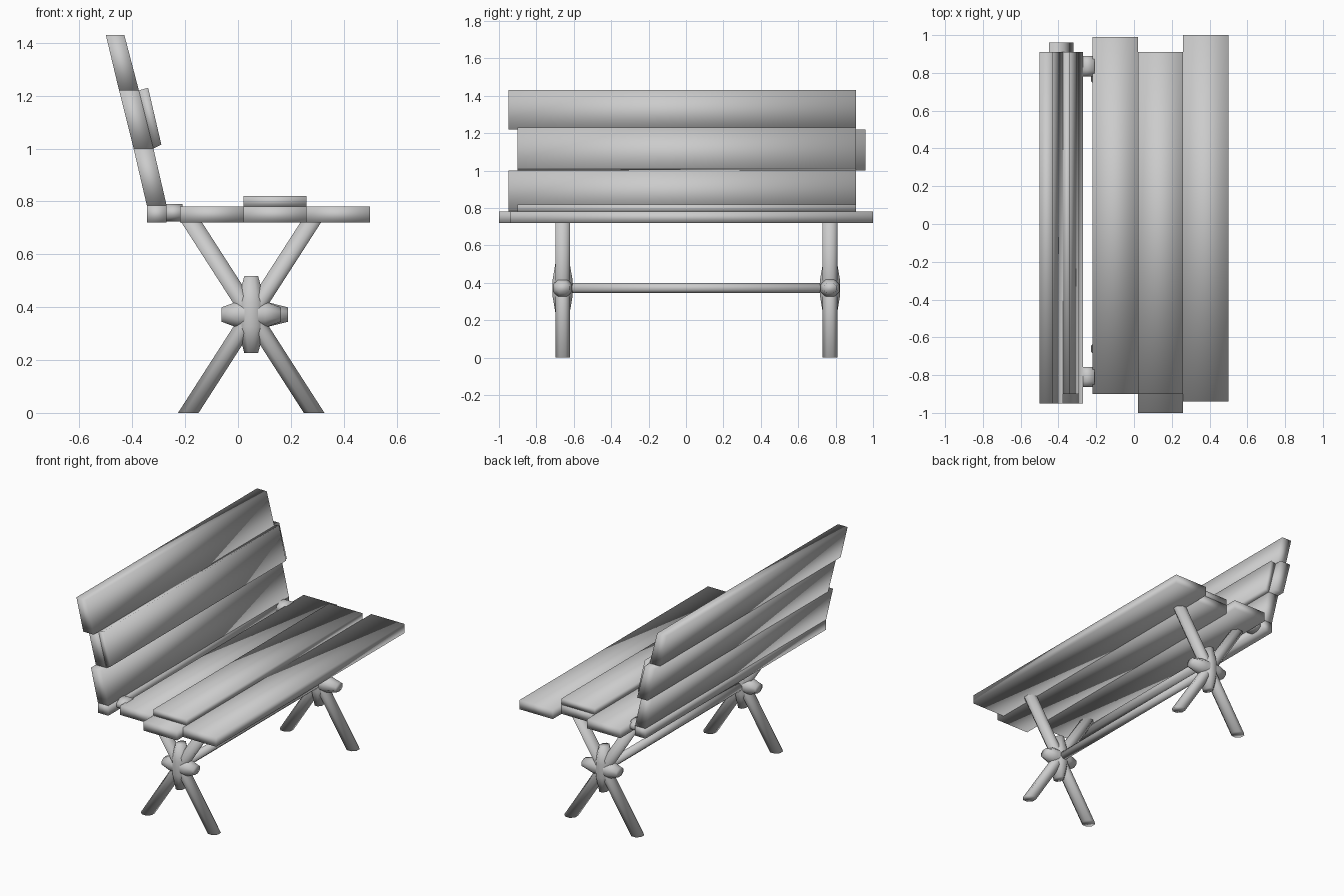
import bpy, math
from mathutils import Vector

cube = bpy.data.objects.get("Cube")
if cube:
    bpy.data.objects.remove(cube, do_unlink=True)

grey = bpy.data.materials.new("plain_grey")
grey.use_nodes = True
COLOUR = (0.6, 0.6, 0.6, 1)
grey.diffuse_color = COLOUR
grey.node_tree.nodes["Principled BSDF"].inputs["Base Color"].default_value = COLOUR


def loft(name, rings):
    """Skin matching rings of points, cap both ends, shade smooth."""
    n = len(rings[0])
    verts = [p for ring in rings for p in ring]
    faces = [list(range(n)), list(range(len(verts) - n, len(verts)))]
    for r in range(len(rings) - 1):
        for i in range(n):
            a, b = r * n + i, r * n + (i + 1) % n
            faces.append([a, b, b + n, a + n])
    mesh = bpy.data.meshes.new(name)
    mesh.from_pydata(verts, [], faces)
    mesh.materials.append(grey)
    obj = bpy.data.objects.new(name, mesh)
    bpy.context.collection.objects.link(obj)
    bpy.ops.object.select_all(action="DESELECT")
    bpy.context.view_layer.objects.active = obj
    obj.select_set(True)
    bpy.ops.object.mode_set(mode="EDIT")
    bpy.ops.mesh.select_all(action="SELECT")
    bpy.ops.mesh.normals_make_consistent(inside=False)
    bpy.ops.object.mode_set(mode="OBJECT")
    bpy.ops.object.shade_smooth()
    return obj


def plank(name, profile, y0, y1):
    """Extrude an x-z profile along y."""
    return loft(name, [[(x, y, z) for x, z in profile] for y in (y0, y1)])


def board(name, x0, x1, z0, z1, y0, y1):
    return plank(name, [(x0, z0), (x1, z0), (x1, z1), (x0, z1)], y0, y1)


def ring(centre, u, v, sides=8):
    """Elliptical ring spanned by two half-axis vectors."""
    c, u, v = Vector(centre), Vector(u), Vector(v)
    angles = [math.tau * (i + 0.5) / sides for i in range(sides)]
    grow = 1 / math.cos(math.pi / sides)
    return [c + (u * math.cos(a) + v * math.sin(a)) * grow for a in angles]


# Seat boards, the middle one with a raised slat
board("seat_board_back", -0.22, 0.02, 0.72, 0.78, -0.9, 0.99)
board("seat_board_middle", 0.02, 0.26, 0.72, 0.78, -1, 0.91)
board("seat_slat_raised", 0.02, 0.26, 0.78, 0.82, -0.9, 0.91)
board("seat_board_front", 0.26, 0.5, 0.72, 0.78, -0.94, 1)

# Leaning backrest boards, the middle one with a raised slat
plank("back_board_top", [(-0.45, 1.22), (-0.375, 1.22), (-0.43, 1.43), (-0.5, 1.43)], -0.95, 0.91)
plank("back_board_middle", [(-0.395, 1), (-0.32, 1), (-0.375, 1.22), (-0.45, 1.22)], -0.9, 0.96)
plank("back_slat_raised", [(-0.32, 1), (-0.29, 1.015), (-0.34, 1.23), (-0.375, 1.22)], -0.9, 0.91)
plank("back_board_bottom", [(-0.345, 0.785), (-0.27, 0.785), (-0.32, 1), (-0.395, 1)], -0.95, 0.91)
board("back_rail", -0.345, -0.27, 0.72, 0.785, -0.95, 0.91)

# Pegs joining seat and backrest
for side, y in (("front", -0.81), ("rear", 0.835)):
    loft("peg_" + side, [ring((x, y, 0.757), (0, 0.054, 0), (0, 0, 0.033))
                         for x in (-0.28, -0.21)])

# Crossed legs with a four-armed hub at each end
HUB_X, HUB_Z = 0.05, 0.372
for side, y, reach in (("front", -0.66, 0.113), ("rear", 0.77, 0.14)):
    for lean, foot, head in (("a", -0.188, 0.278), ("b", 0.288, -0.178)):
        loft(f"leg_{side}_{lean}", [ring((x, y, z), (0.039, 0, 0), (0, 0.039, 0))
                                    for x, z in ((foot, 0), (head, 0.725))])
    loft("hub_upright_" + side,
         [ring((HUB_X, y, HUB_Z + dz), (r, 0, 0), (0, w, 0))
          for dz, r, w in ((-0.146, 0.026, 0.036), (-0.046, 0.053, 0.053),
                           (0.046, 0.053, 0.053), (0.146, 0.026, 0.036))])
    loft("hub_crosspiece_" + side,
         [ring((HUB_X + dx, y, HUB_Z), (0, w, 0), (0, 0, r))
          for dx, r, w in ((-0.113, 0.027, 0.036), (-0.053, 0.049, 0.05),
                           (0.053, 0.049, 0.05), (reach, 0.027, 0.036))])

# Stretcher between the hubs
loft("stretcher", [ring((HUB_X, y, HUB_Z), (0.026, 0, 0), (0, 0, 0.026))
                   for y in (-0.64, 0.75)])
